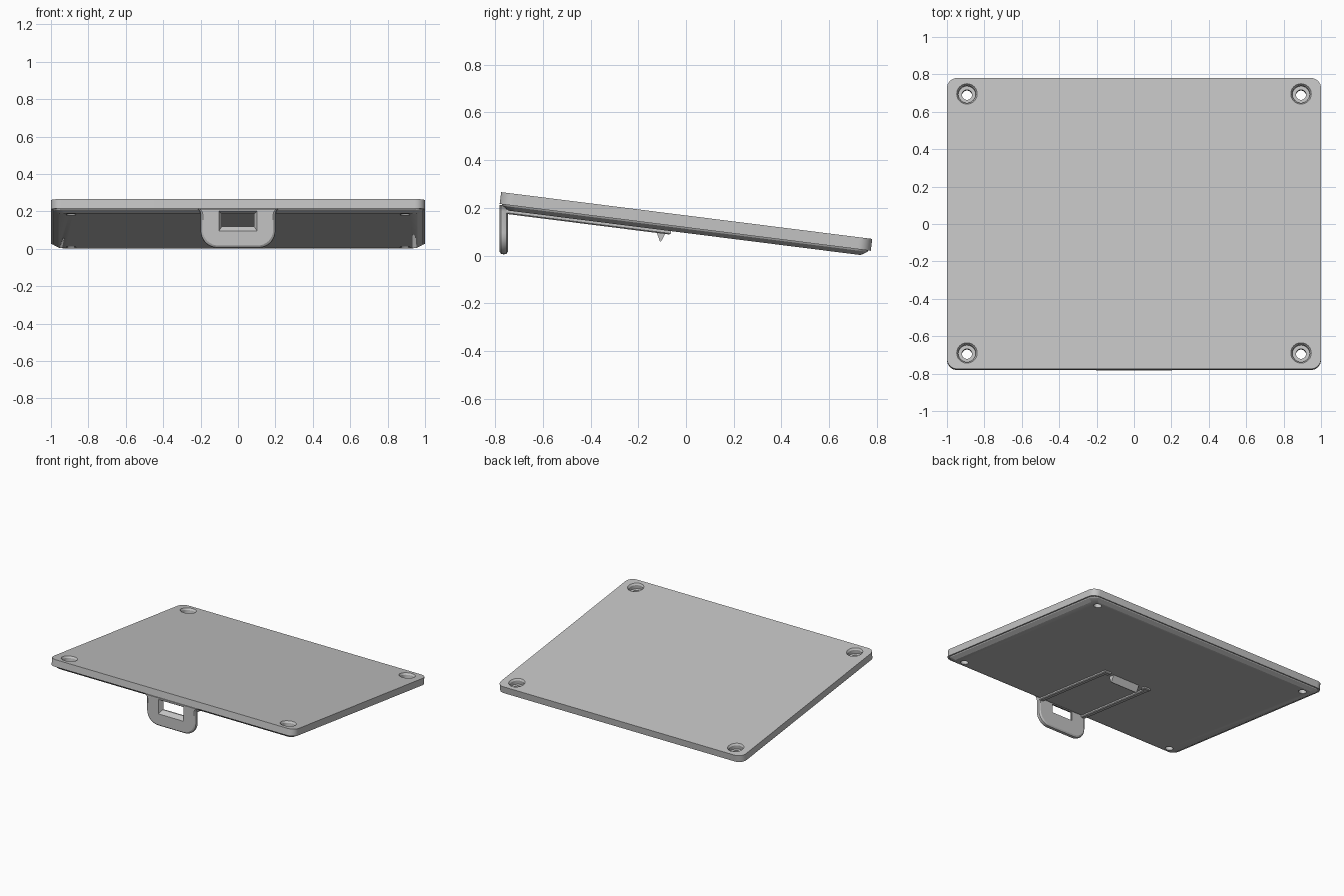
import bpy, bmesh, math
from mathutils import Matrix

cube = bpy.data.objects.get("Cube")
if cube:
    bpy.data.objects.remove(cube, do_unlink=True)

GREY = (0.55, 0.55, 0.55, 1)
mat = bpy.data.materials.new("light grey")
mat.use_nodes = True
mat.diffuse_color = GREY
mat.node_tree.nodes["Principled BSDF"].inputs["Base Color"].default_value = GREY

HALF_LENGTH, TILT = 0.784, 0.1255
DEPTH = 0.073
PLATE_FRAME = Matrix.Translation((0, 0.003, 0.168)) @ Matrix.Rotation(-TILT, 4, "X")


def loft(name, loops, frame=Matrix()):
    """Closed solid through a stack of matching point loops."""
    bm = bmesh.new()
    rings = [[bm.verts.new(p) for p in loop] for loop in loops]
    for a, b in zip(rings, rings[1:]):
        for i in range(len(a)):
            j = (i + 1) % len(a)
            bm.faces.new((a[i], a[j], b[j], b[i]))
    bm.faces.new(rings[0])
    bm.faces.new(rings[-1])
    bmesh.ops.recalc_face_normals(bm, faces=bm.faces)
    mesh = bpy.data.meshes.new(name)
    bm.to_mesh(mesh)
    bm.free()
    mesh.materials.append(mat)
    obj = bpy.data.objects.new(name, mesh)
    bpy.context.collection.objects.link(obj)
    obj.matrix_world = frame
    return obj


def arc(cx, cy, r, start, end, steps=8):
    return [(cx + r * math.cos(math.radians(start + (end - start) * i / steps)),
             cy + r * math.sin(math.radians(start + (end - start) * i / steps)))
            for i in range(steps + 1)]


def rounded_rect(x, y, r, z):
    pts = []
    for k, (sx, sy) in enumerate(((1, 1), (-1, 1), (-1, -1), (1, -1))):
        pts += arc(sx * (x - r), sy * (y - r), r, 90 * k, 90 * k + 90)
    return [(px, py, z) for px, py in pts]


def circle(x, y, r, z):
    return [(px, py, z) for px, py in arc(x, y, r, 0, 360, 32)[:-1]]


def cut(target, cutter):
    bpy.context.view_layer.update()
    mod = target.modifiers.new("cut", "BOOLEAN")
    mod.operation, mod.solver, mod.object = "DIFFERENCE", "EXACT", cutter
    bpy.context.view_layer.objects.active = target
    bpy.ops.object.modifier_apply(modifier=mod.name)
    bpy.data.objects.remove(cutter, do_unlink=True)


def smooth(obj):
    bpy.ops.object.select_all(action="DESELECT")
    obj.select_set(True)
    bpy.context.view_layer.objects.active = obj
    bpy.ops.object.shade_smooth_by_angle(angle=math.radians(30))


# Tilted plate with a stepped, chamfered underside
steps = ((0, 0), (0, -0.05), (0.01, -0.05), (0.013, -0.056), (0.04, -DEPTH))
plate = loft("plate", [rounded_rect(1 - d, HALF_LENGTH - d, 0.055 - d * 0.5, z)
                       for d, z in steps], PLATE_FRAME)

# Counterbored screw holes in the corners
for sx in (-1, 1):
    for sy in (-1, 1):
        bore = ((0.056, 0.01), (0.055, 0), (0.047, -0.012), (0.047, -0.04),
                (0.027, -0.04), (0.027, -0.1))
        cut(plate, loft("screw_cutter", [circle(sx * 0.893, sy * 0.698, r, z)
                                         for r, z in bore], PLATE_FRAME))
smooth(plate)


# Hanging front tab with chamfered rim and rounded lower corners
def tab_outline(y, inset):
    w, bottom, r = 0.2 - inset, 0.005 + inset, 0.09 - inset * 0.5
    pts = [(w + 0.015, 0.213), (w + 0.004, 0.2), (w, 0.185)]
    pts += arc(w - r, bottom + r, r, 0, -90)
    pts += [(-x, z) for x, z in reversed(pts)]
    return [(x, y, z) for x, z in pts]


tab = loft("front_tab", [tab_outline(-0.782, 0.012), tab_outline(-0.775, 0.002),
                         tab_outline(-0.764, 0), tab_outline(-0.753, 0.002),
                         tab_outline(-0.746, 0.012)])


def window(y, w, low, high):
    return [(-w, y, low), (w, y, low), (w, y, high), (-w, y, high)]


# Tapered opening through the tab
cut(tab, loft("window_cutter", [window(-0.79, 0.108, 0.088, 0.207),
                                window(-0.755, 0.085, 0.12, 0.185),
                                window(-0.73, 0.085, 0.12, 0.185)]))
smooth(tab)


# Guide rails under the plate, each ending in a wider stop
def block(x0, x1, y0, y1, z):
    return [(x0, y0, z), (x1, y0, z), (x1, y1, z), (x0, y1, z)]


for side, sx in (("left", 1), ("right", -1)):
    for part, inner, y0 in (("rail", 0.165, -0.752), ("rail_stop", 0.145, -0.09)):
        loft(f"{side}_{part}", [block(sx * inner, sx * 0.198, y0, -0.057, -DEPTH + 0.005),
                                block(sx * inner, sx * 0.198, y0, -0.057, -0.083),
                                block(sx * (inner + 0.005), sx * 0.193, y0, -0.062, -0.088)],
             PLATE_FRAME)

# Wedge-shaped catch between the rail ends
wedge = ((-0.125, -DEPTH + 0.005), (-0.098, -0.121), (-0.093, -0.121), (-0.072, -DEPTH + 0.005))
loft("catch", [[(x, y, z) for y, z in wedge] for x in (-0.11, 0.11)], PLATE_FRAME)
